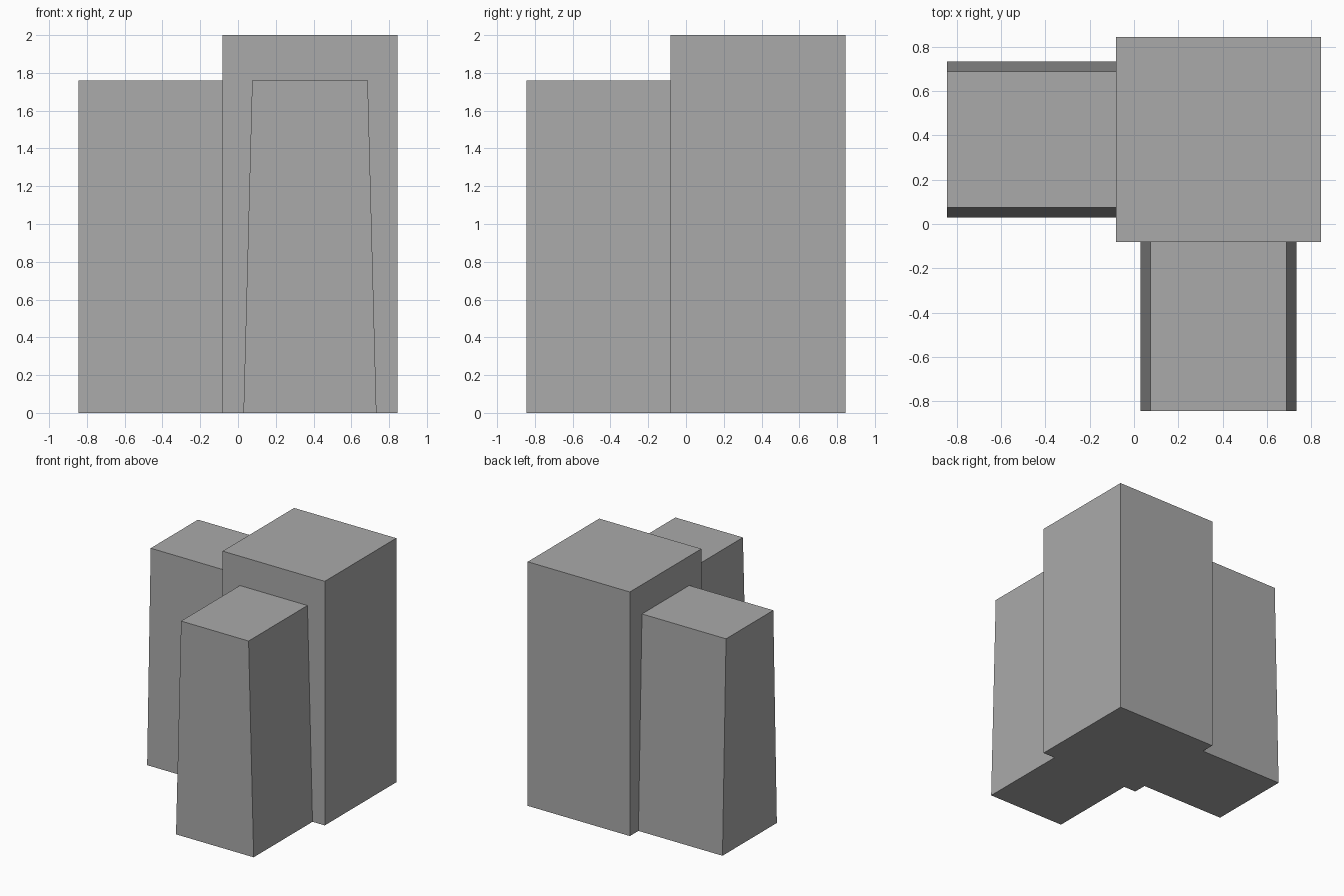
import bpy
import bmesh
from mathutils import Matrix

cube = bpy.data.objects.get("Cube")
if cube:
    bpy.data.objects.remove(cube, do_unlink=True)

GREY = (0.4, 0.4, 0.4, 1.0)
grey = bpy.data.materials.new("concrete grey")
grey.use_nodes = True
grey.diffuse_color = GREY
grey.node_tree.nodes["Principled BSDF"].inputs["Base Color"].default_value = GREY

CENTRE = 0.381   # shared axis of the tower and both wings
HALF = 0.463     # half width of the tower
INNER = CENTRE - HALF
OUTER = -0.844


def add_block(name, length, width, top_width, height, matrix):
    """Block standing on the ground, its sides tapering across y."""
    bm = bmesh.new()
    bmesh.ops.create_cube(bm, size=1)
    for v in bm.verts:
        across = top_width if v.co.z > 0 else width
        v.co.x *= length
        v.co.y *= across
        v.co.z = (v.co.z + 0.5) * height
    bm.transform(matrix)
    mesh = bpy.data.meshes.new(name)
    bm.to_mesh(mesh)
    bm.free()
    mesh.materials.append(grey)
    obj = bpy.data.objects.new(name, mesh)
    bpy.context.collection.objects.link(obj)


# Straight corner tower
add_block("corner_tower", 2 * HALF, 2 * HALF, 2 * HALF, 2.0,
          Matrix.Translation((CENTRE, CENTRE, 0)))

# Two lower wings with sloping long sides, at a right angle
wing_length = INNER - OUTER
middle = (INNER + OUTER) / 2
quarter_turn = Matrix.Rotation(1.570796, 4, "Z")
add_block("side_wing", wing_length, 0.704, 0.612, 1.76,
          Matrix.Translation((middle, CENTRE, 0)))
add_block("front_wing", wing_length, 0.704, 0.612, 1.76,
          Matrix.Translation((CENTRE, middle, 0)) @ quarter_turn)
